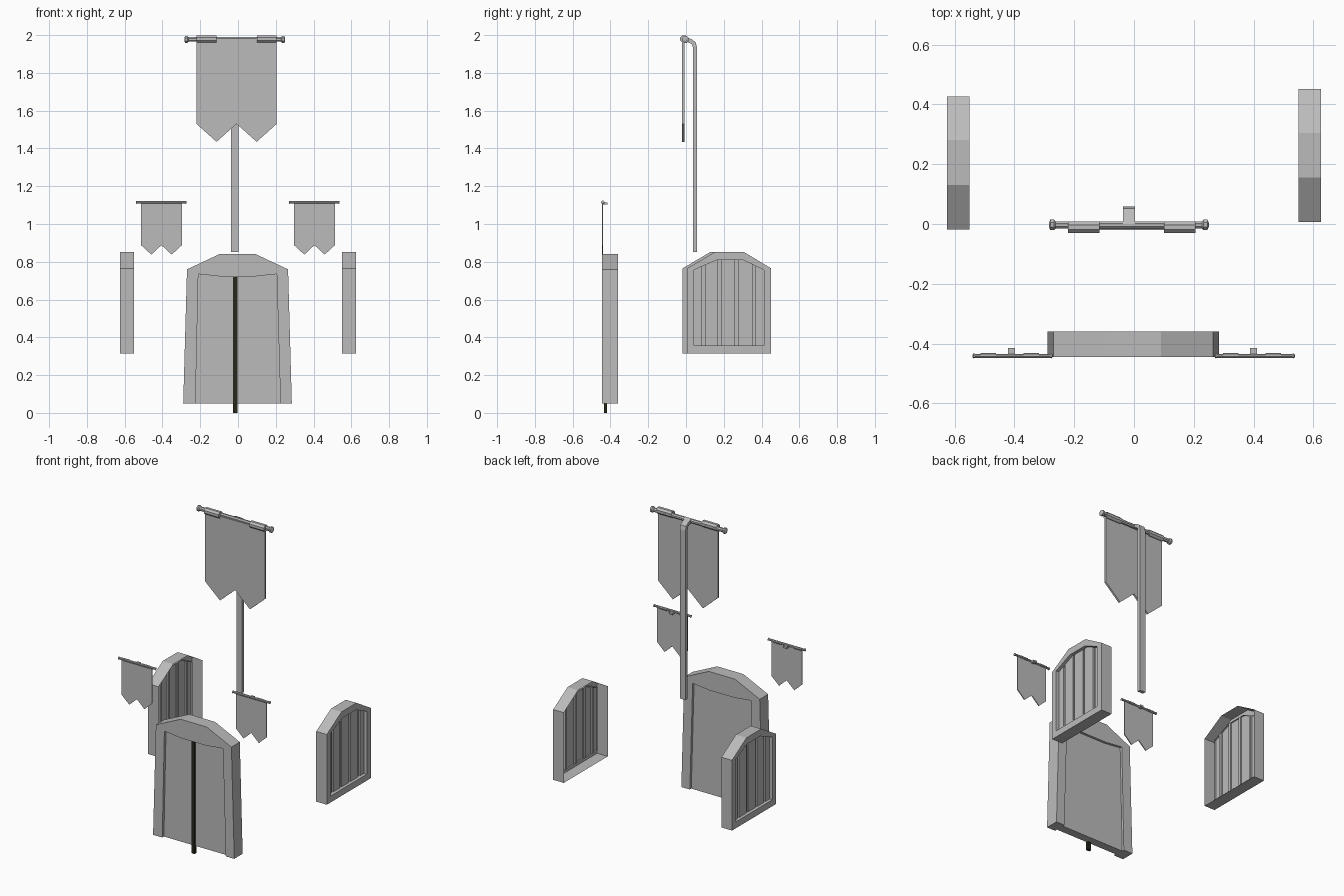
import bpy, bmesh, math
from mathutils import Vector

cube = bpy.data.objects.get("Cube")
if cube:
    bpy.data.objects.remove(cube)


def material(name, colour):
    m = bpy.data.materials.new(name)
    m.use_nodes = True
    m.diffuse_color = (*colour, 1)
    m.node_tree.nodes["Principled BSDF"].inputs["Base Color"].default_value = (*colour, 1)
    return m


GREY = material("plain grey", (0.5, 0.5, 0.5))
DARK = material("dark seam", (0.02, 0.02, 0.012))


def finish(name, bm, mat=GREY):
    me = bpy.data.meshes.new(name)
    bm.to_mesh(me)
    bm.free()
    me.materials.append(mat)
    ob = bpy.data.objects.new(name, me)
    bpy.context.collection.objects.link(ob)
    return ob


def slab(name, outline, y0, y1, mat=GREY):
    """Extrude an (x, z) outline from y0 to y1."""
    bm = bmesh.new()
    front = bm.faces.new([bm.verts.new((x, y0, z)) for x, z in outline])
    out = bmesh.ops.extrude_face_region(bm, geom=[front])["geom"]
    moved = [v for v in out if isinstance(v, bmesh.types.BMVert)]
    bmesh.ops.translate(bm, verts=moved, vec=(0, y1 - y0, 0))
    if front.is_valid is False or len([f for f in bm.faces]) < len(outline) + 2:
        bm.faces.new([v for v in bm.verts if v not in moved])
    bmesh.ops.recalc_face_normals(bm, faces=bm.faces[:])
    return finish(name, bm, mat)


def box(name, x, y, z, mat=GREY):
    return slab(name, [(x[0], z[0]), (x[1], z[0]), (x[1], z[1]), (x[0], z[1])], *y, mat)


def lathe_x(name, rings, y, z, sides=8):
    """Turn (x, radius) rings around an axis along x."""
    bm = bmesh.new()
    loops = []
    for x, r in rings:
        angles = [math.tau * (i + 0.5) / sides for i in range(sides)]
        loops.append([bm.verts.new((x, y + r * math.cos(a), z + r * math.sin(a))) for a in angles])
    for a, b in zip(loops, loops[1:]):
        for i in range(sides):
            j = (i + 1) % sides
            bm.faces.new((a[i], a[j], b[j], b[i]))
    bm.faces.new(loops[0])
    bm.faces.new(loops[-1])
    bmesh.ops.recalc_face_normals(bm, faces=bm.faces[:])
    return finish(name, bm)


def bent_bar(name, path, x, half_w, half_t):
    """Sweep a rectangle along a (y, z) path."""
    bm = bmesh.new()
    pts = [Vector(p) for p in path]
    loops = []
    for i, p in enumerate(pts):
        d = (pts[min(i + 1, len(pts) - 1)] - pts[max(i - 1, 0)]).normalized()
        n = Vector((-d.y, d.x)) * half_t
        corners = [(-half_w, -1), (half_w, -1), (half_w, 1), (-half_w, 1)]
        loops.append([bm.verts.new((x + w, p.x + s * n.x, p.y + s * n.y)) for w, s in corners])
    for a, b in zip(loops, loops[1:]):
        for i in range(4):
            j = (i + 1) % 4
            bm.faces.new((a[i], a[j], b[j], b[i]))
    bm.faces.new(loops[0])
    bm.faces.new(loops[-1])
    bmesh.ops.recalc_face_normals(bm, faces=bm.faces[:])
    return finish(name, bm)


def cloth_outline(x0, x1, top, hem, tip):
    """Banner outline with two pointed tails."""
    w = (x1 - x0) / 4
    tails = [(x0 + w * i, tip if i % 2 else hem) for i in range(5)]
    return [(x0, top)] + tails + [(x1, top)]


# Door: arched frame, recessed panel and dark centre seam
inner = [(0.225, 0.05), (0.205, 0.735), (0.085, 0.722), (-0.09, 0.722), (-0.21, 0.735), (-0.225, 0.05)]
outer = [(-0.29, 0.05), (-0.27, 0.76), (-0.095, 0.842), (0.09, 0.842), (0.265, 0.76), (0.285, 0.05)]
slab("door_frame", outer + inner, -0.445, -0.36)
slab("door_panel", inner, -0.428, -0.375)
box("door_seam", (-0.026, -0.002), (-0.435, -0.417), (0, 0.72), DARK)


def shutter(name, side, y_shift):
    """Open-backed arched window: rim, recess and grooved planks."""
    bm = bmesh.new()

    def vert(x, y, z):
        return bm.verts.new((side * x, y + y_shift, z))

    def arch(y, low, high, a, b, c, d):
        if y < b:
            return low + (high - low) * (y - a) / (b - a)
        return high if y <= c else high + (low - high) * (y - c) / (d - c)

    def loop(x, ys, sill, low, high):
        a, b, c, d = ys
        pts = [(a, sill), (d, sill), (d, low), (c, high), (b, high), (a, low)]
        return [vert(x, y, z) for y, z in pts]

    back, front, recess = 0.55, 0.625, 0.605
    rim = (0.006, 0.155, 0.305, 0.451)
    hole = (0.042, 0.165, 0.3, 0.412)
    loops = [loop(back, rim, 0.315, 0.765, 0.853), loop(front, rim, 0.315, 0.765, 0.853),
             loop(front, hole, 0.356, 0.757, 0.81), loop(recess - 0.01, hole, 0.356, 0.757, 0.81)]
    for p, q in zip(loops, loops[1:]):
        for i in range(6):
            j = (i + 1) % 6
            f = bm.faces.new((p[i], p[j], q[j], q[i]))
            if side < 0:
                f.normal_flip()

    # planks and the grooves between them
    grooves = [0.092, 0.177, 0.267, 0.36]
    cuts = sorted(set(hole) | {g + s * 0.008 for g in grooves for s in (-1, 1)})
    last = None
    for y0, y1 in zip(cuts, cuts[1:]):
        mid = (y0 + y1) / 2
        x = recess - 0.01 if any(abs(mid - g) < 0.008 for g in grooves) else recess
        t0, t1 = arch(y0, 0.757, 0.81, *hole), arch(y1, 0.757, 0.81, *hole)
        quad = [vert(x, y0, 0.356), vert(x, y1, 0.356), vert(x, y1, t1), vert(x, y0, t0)]
        f = bm.faces.new(quad)
        if side < 0:
            f.normal_flip()
        if last and abs(last[1].co.x - quad[0].co.x) > 0.001:
            f = bm.faces.new((last[1], quad[0], quad[3], last[2]))
            if side < 0:
                f.normal_flip()
        last = quad
    return finish(name, bm)


shutter("left_window", 1, 0)
shutter("right_window", -1, -0.024)

# Large banner with rod, sleeves and bent pole
slab("large_banner_cloth", cloth_outline(-0.22, 0.205, 1.975, 1.53, 1.435), -0.02, -0.008)
lathe_x("large_banner_rod", [(-0.284, 0.008), (-0.28, 0.019), (-0.268, 0.019), (-0.262, 0.013), (0.227, 0.013),
                             (0.233, 0.019), (0.245, 0.019), (0.25, 0.008)], -0.003, 1.977)
for n, x in enumerate((-0.22, 0.1)):
    lathe_x(f"large_banner_sleeve_{n + 1}", [(x, 0.0215), (x + 0.105, 0.0215)], -0.011, 1.979)
bent_bar("large_banner_pole", [(0.047, 0.852), (0.047, 1.935), (0.042, 1.956), (0.025, 1.968), (-0.005, 1.98)],
         -0.017, 0.02, 0.011)

# Pair of small banners
for side, x in (("right", -0.405), ("left", 0.405)):
    slab(f"{side}_banner_cloth", cloth_outline(x - 0.108, x + 0.108, 1.108, 0.888, 0.838), -0.445, -0.439)
    lathe_x(f"{side}_banner_rod", [(x - 0.135, 0.004), (x - 0.132, 0.009), (x - 0.125, 0.007), (x + 0.123, 0.007),
                                   (x + 0.13, 0.009), (x + 0.133, 0.004)], -0.441, 1.115)
    for n, dx in enumerate((-0.108, 0.035)):
        lathe_x(f"{side}_banner_sleeve_{n + 1}", [(x + dx, 0.008), (x + dx + 0.052, 0.008)], -0.438, 1.114)
    box(f"{side}_banner_bracket", (x - 0.017, x + 0.007), (-0.44, -0.415), (1.102, 1.114))
